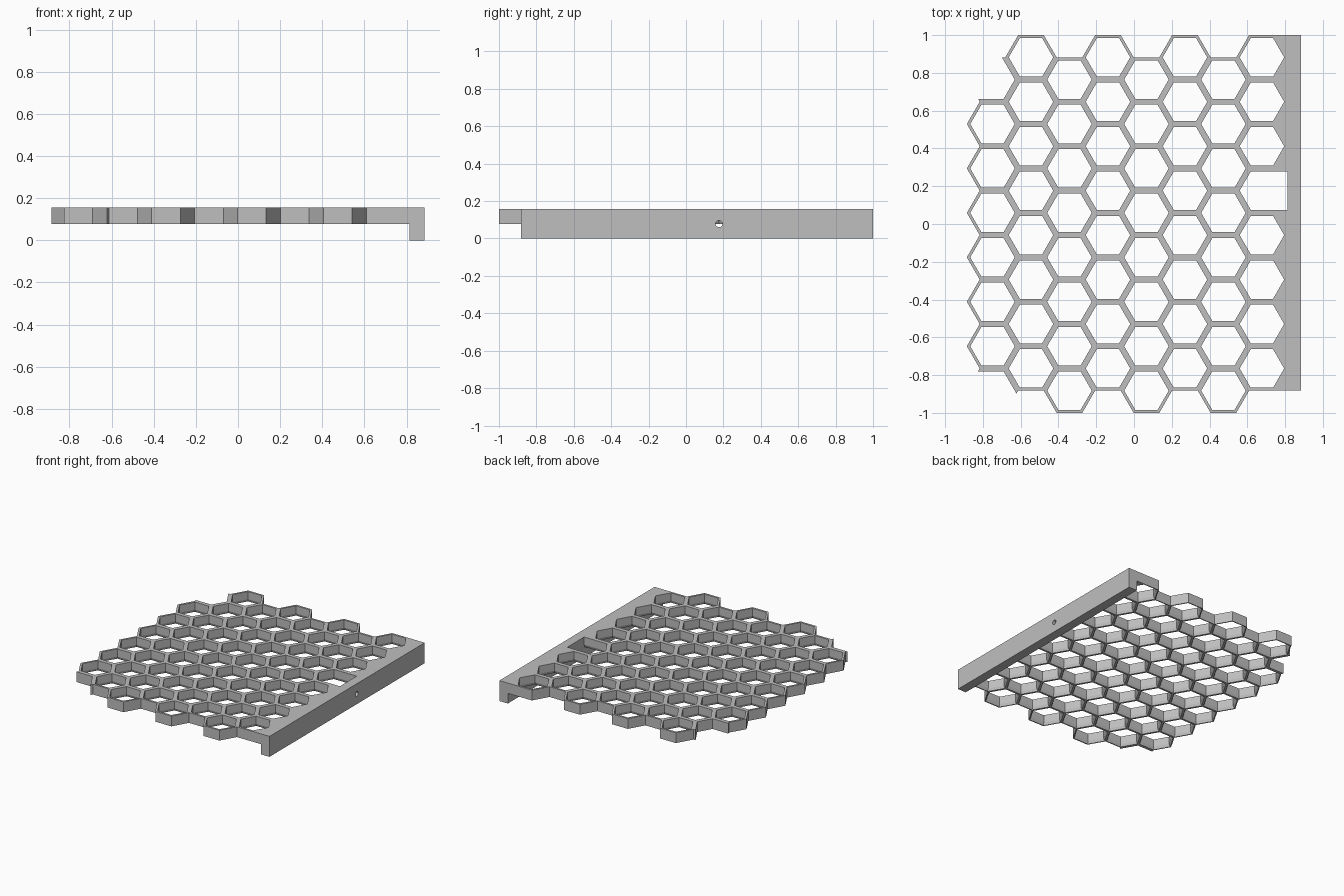
import bpy, bmesh, math
from mathutils import Vector

cube = bpy.data.objects.get("Cube")
if cube:
    bpy.data.objects.remove(cube, do_unlink=True)

grey = bpy.data.materials.new("plain grey")
grey.use_nodes = True
COLOUR = (0.52, 0.52, 0.52, 1)
grey.diffuse_color = COLOUR
grey.node_tree.nodes["Principled BSDF"].inputs["Base Color"].default_value = COLOUR

# Honeycomb proportions
PITCH = 2 / 8.5
APOTHEM = PITCH / 2
RADIUS = PITCH / math.sqrt(3)
HOLE = 0.102 / APOTHEM           # hole size relative to its cell
FLARE = 0.11 / APOTHEM           # hole size at the underside
WALL = APOTHEM * (1 - HOLE)
Z_LOW, Z_FLARE, Z_TOP = 0.078, 0.098, 0.157
EDGE = 0.885
COLUMNS, ROWS, NOTCH_ROW = 8, 8, 3
LIP_X = -EDGE + 2 * RADIUS + (COLUMNS - 1) * 1.5 * RADIUS


def make_object(name, bm):
    bmesh.ops.remove_doubles(bm, verts=bm.verts, dist=0.0002)
    bmesh.ops.recalc_face_normals(bm, faces=bm.faces)
    mesh = bpy.data.meshes.new(name)
    bm.to_mesh(mesh)
    bm.free()
    mesh.materials.append(grey)
    obj = bpy.data.objects.new(name, mesh)
    bpy.context.collection.objects.link(obj)
    return obj


def centre(col, row):
    x = -EDGE + RADIUS + col * 1.5 * RADIUS
    top = 1 - APOTHEM - (0 if col % 2 else APOTHEM)
    return Vector((x, top - row * PITCH))


def hexagon(c, scale=1):
    return [c + RADIUS * scale * Vector((math.cos(math.radians(60 * i)),
                                         math.sin(math.radians(60 * i))))
            for i in range(6)]


def quad(bm, a, za, b, zb):
    """Face joining edge a at height za to edge b at height zb."""
    pts = [(*a[0], za), (*a[1], za), (*b[1], zb), (*b[0], zb)]
    bm.faces.new([bm.verts.new(p) for p in pts])


# Cells: the left column lacks its first and last cell
cells = []
for col in range(COLUMNS):
    for row in range(ROWS):
        if col == 0 and row in (0, ROWS - 1):
            continue
        c = centre(col, row)
        outer, hole, flare = hexagon(c), hexagon(c, HOLE), hexagon(c, FLARE)
        notch = col == COLUMNS - 1 and row == NOTCH_ROW
        if col == COLUMNS - 1:
            # square off the right side against the lip
            for i in (0, 1, 5):
                outer[i].x = LIP_X
                if notch:
                    hole[i].x = flare[i].x = LIP_X
        cells.append((outer, hole, flare, notch))


def edge_key(a, b):
    m = (a + b) / 2
    return round(m.x, 3), round(m.y, 3)


uses = {}
for outer, *_ in cells:
    for i in range(6):
        k = edge_key(outer[i], outer[(i + 1) % 6])
        uses[k] = uses.get(k, 0) + 1

# Honeycomb plate: rings, hole walls, flared undersides and outer walls
bm = bmesh.new()
for outer, hole, flare, notch in cells:
    for i in range(6):
        j = (i + 1) % 6
        if notch and i in (0, 5):
            continue
        o, h, f = [(p[i], p[j]) for p in (outer, hole, flare)]
        quad(bm, o, Z_TOP, h, Z_TOP)
        quad(bm, h, Z_TOP, h, Z_FLARE)
        quad(bm, h, Z_FLARE, f, Z_LOW)
        quad(bm, f, Z_LOW, o, Z_LOW)
        against_lip = min(o[0].x, o[1].x) > LIP_X - 0.001
        if uses[edge_key(*o)] == 1 and not against_lip:
            quad(bm, o, Z_LOW, o, Z_TOP)
make_object("honeycomb_plate", bm)

# Thickened walls around the two left corners
bm = bmesh.new()
for col, row, side in ((0, 1, 1), (0, ROWS - 2, 4), (1, 0, 3),
                       (1, 1, 2), (1, ROWS - 1, 3)):
    c = centre(col, row)
    a, b = hexagon(c)[side], hexagon(c)[(side + 1) % 6]
    out = ((a + b) / 2 - c).normalized() * WALL
    along = (b - a).normalized() * WALL / math.sqrt(3)
    ring = [a, b, b + out + along * 0.9, a + out - along * 0.9]
    base = bm.faces.new([bm.verts.new((*p, Z_LOW)) for p in ring])
    up = bmesh.ops.extrude_face_region(bm, geom=[base])["geom"]
    bmesh.ops.translate(bm, vec=(0, 0, Z_TOP - Z_LOW),
                        verts=[v for v in up if isinstance(v, bmesh.types.BMVert)])
    bm.faces.new(list(base.verts)) if not base.is_valid else None
make_object("corner_walls", bm)

# Edge lip hanging below the plate
bm = bmesh.new()
bmesh.ops.create_cube(bm, size=1)
y0, y1 = -1 + APOTHEM, 1
for v in bm.verts:
    v.co = (EDGE if v.co.x > 0 else LIP_X,
            y1 if v.co.y > 0 else y0,
            Z_TOP if v.co.z > 0 else 0)
lip = make_object("edge_lip", bm)

# Screw hole through the lip, opening into the notch
notch_y = centre(COLUMNS - 1, NOTCH_ROW).y
bpy.ops.mesh.primitive_cylinder_add(vertices=20, radius=0.018, depth=0.3,
                                    location=(EDGE - 0.03, notch_y, Z_LOW),
                                    rotation=(0, math.pi / 2, 0))
cutter = bpy.context.object
cutter.name = "screw_hole_cutter"
cutter.hide_render = True
cut = lip.modifiers.new("screw_hole", "BOOLEAN")
cut.operation = "DIFFERENCE"
cut.solver = "EXACT"
cut.object = cutter
bpy.context.view_layer.objects.active = lip
bpy.ops.object.modifier_apply(modifier=cut.name)
bpy.data.objects.remove(cutter, do_unlink=True)
